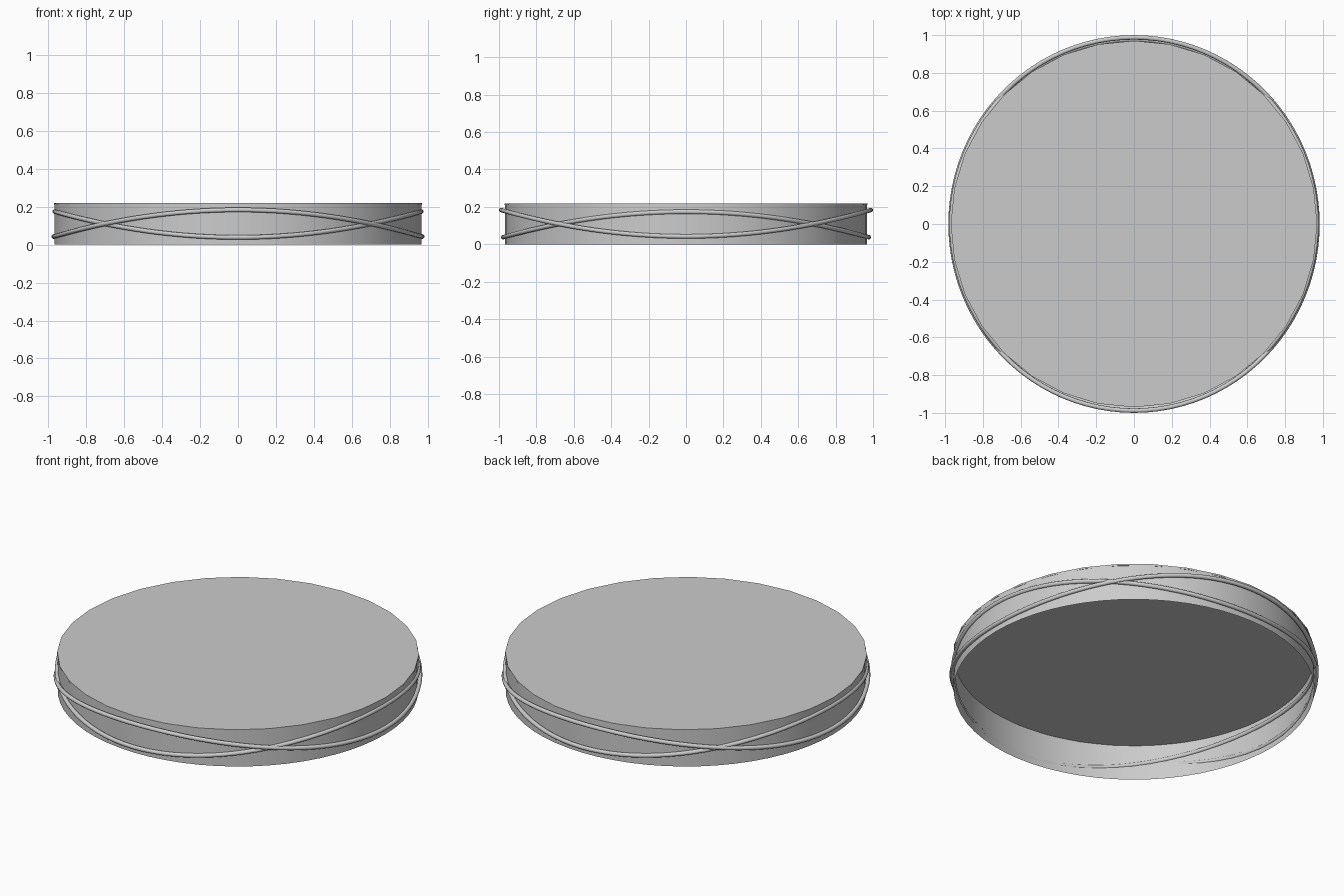
import bpy, bmesh
from math import cos, sin, pi

if "Cube" in bpy.data.objects:
    bpy.data.objects.remove(bpy.data.objects["Cube"])


def cylinder(name, sides, radius, z0, z1, caps):
    bm = bmesh.new()
    rings = [[bm.verts.new((radius * cos(2 * pi * i / sides), radius * sin(2 * pi * i / sides), z))
              for i in range(sides)] for z in (z0, z1)]
    for i in range(sides):
        j = (i + 1) % sides
        f = bm.faces.new((rings[0][i], rings[0][j], rings[1][j], rings[1][i]))
        f.smooth = True
    if caps:
        bm.faces.new(rings[0][::-1])
        bm.faces.new(rings[1])
    me = bpy.data.meshes.new(name)
    bm.to_mesh(me)
    bm.free()
    ob = bpy.data.objects.new(name, me)
    bpy.context.collection.objects.link(ob)
    bpy.ops.object.select_all(action='DESELECT')
    bpy.context.view_layer.objects.active = ob
    ob.select_set(True)
    bpy.ops.object.shade_smooth_by_angle()
    return ob


def wavy_band(name, rx, ry, z_at_x, z_at_y, thickness=0.012, n=96):
    # closed tube rising and falling twice around the drum
    cu = bpy.data.curves.new(name, 'CURVE')
    cu.dimensions = '3D'
    cu.bevel_depth = thickness
    cu.bevel_resolution = 3
    sp = cu.splines.new('POLY')
    sp.points.add(n - 1)
    sp.use_cyclic_u = True
    mid, amp = (z_at_x + z_at_y) / 2, (z_at_x - z_at_y) / 2
    for i, p in enumerate(sp.points):
        t = 2 * pi * i / n
        p.co = (rx * cos(t), ry * sin(t), mid + amp * cos(2 * t), 1)
    ob = bpy.data.objects.new(name, cu)
    bpy.context.collection.objects.link(ob)
    return ob


# open-bottomed side wall and thin top plate
cylinder("side_wall", 64, 0.967, 0.0, 0.217, False)
cylinder("top_plate", 32, 0.970, 0.209, 0.219, True)

# two interlaced wires around the wall
wavy_band("wire_a", 0.971, 0.988, 0.042, 0.183)
wavy_band("wire_b", 0.966, 0.977, 0.174, 0.038)
